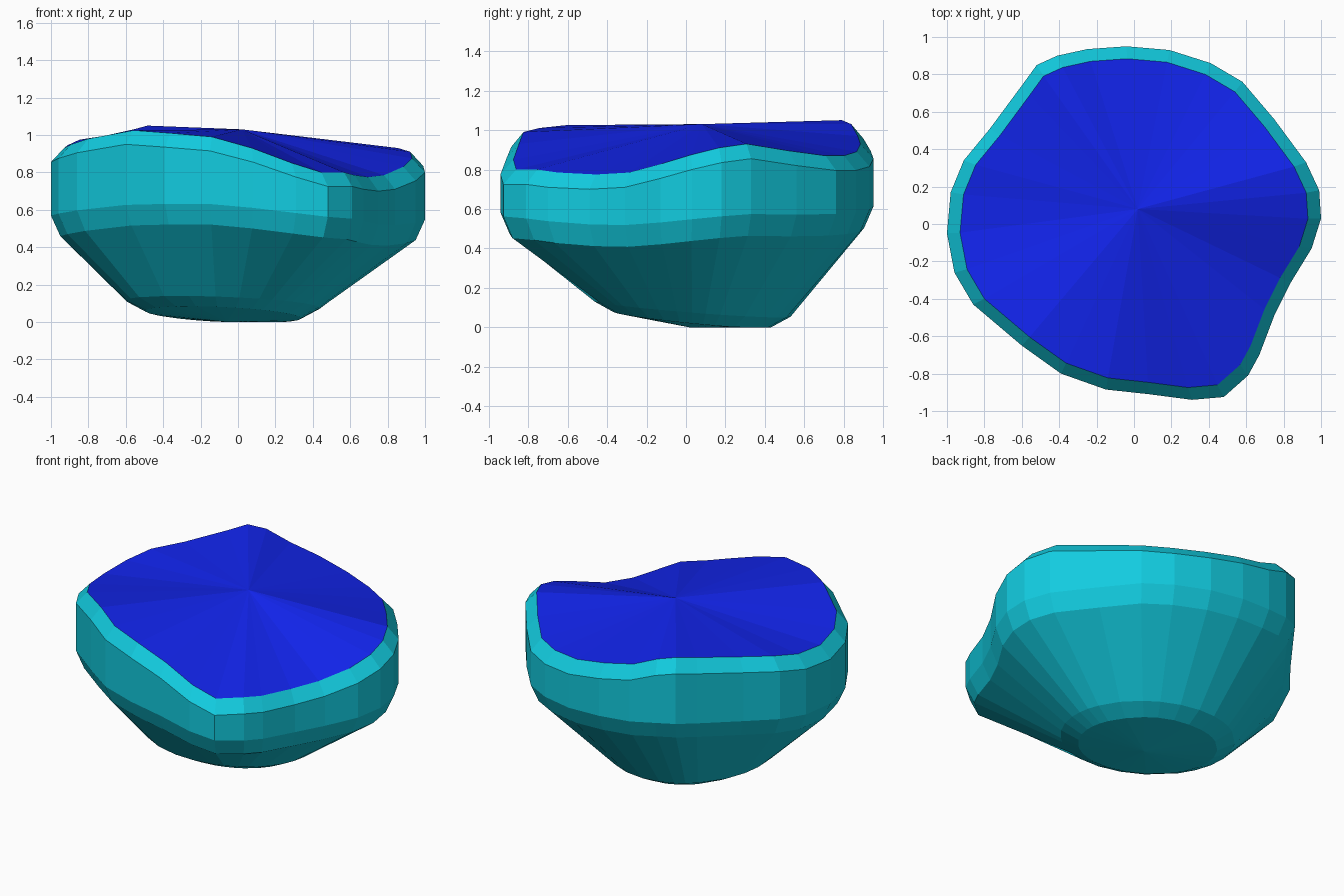
import bpy
from math import atan2, sin, cos

if "Cube" in bpy.data.objects:
    bpy.data.objects.remove(bpy.data.objects["Cube"])

# Plan outline of the wall: x, y, height of the rim above it
OUTLINE = [
    (1.0, .03, .875), (.99, .18, .91), (.92, .33, .93), (.75, .56, .895),
    (.58, .76, .87), (.41, .86, .87), (.19, .93, .89), (-.04, .95, .93),
    (-.25, .935, .97), (-.41, .90, 1.03), (-.52, .85, 1.05), (-.60, .74, 1.03),
    (-.77, .51, .995), (-.91, .34, .975), (-.98, .17, .945), (-1.0, -.05, .93),
    (-.96, -.26, .95), (-.86, -.43, .98), (-.60, -.65, 1.025), (-.39, -.80, 1.01),
    (-.15, -.885, .99), (.08, -.91, .93), (.31, -.94, .85), (.48, -.925, .80),
    (.61, -.81, .80), (.67, -.70, .785), (.75, -.49, .775), (.84, -.31, .785),
    (.95, -.13, .83),
]


def make_object(name, verts, faces, color):
    mesh = bpy.data.meshes.new(name)
    mesh.from_pydata(verts, [], faces)
    mat = bpy.data.materials.new(name + "_color")
    mat.diffuse_color = color
    mat.use_nodes = True
    mat.node_tree.nodes["Principled BSDF"].inputs["Base Color"].default_value = mat.diffuse_color
    mesh.materials.append(mat)
    bpy.context.collection.objects.link(bpy.data.objects.new(name, mesh))


def wall_bottom(x, y, z):
    return .51 + .38 * (z - .775) + .05 * y * y


def base_ring(scale, drop):
    ring = []
    for x, y, _ in OUTLINE:
        t = atan2(y - .03, x + .08)
        z = .095 - .02 * cos(t) - .04 * sin(t) - drop
        ring.append((-.08 + .52 * scale * cos(t), .03 + .5 * scale * sin(t), max(z, 0)))
    return ring


# Horizontal rings of the rock from rim to base
rim = [(x * .93, y * .93, z) for x, y, z in OUTLINE]
rings = [
    rim,
    [(x, y, z - .075) for x, y, z in OUTLINE],
    [(x, y, wall_bottom(x, y, z)) for x, y, z in OUTLINE],
    [(x * .95, y * .95, wall_bottom(x, y, z) - .11) for x, y, z in OUTLINE],
    base_ring(1, 0),
    base_ring(.8, .055),
]
n = len(OUTLINE)

# Rock body: bevelled wall tapering to a small fanned base
verts = [v for ring in rings for v in ring] + [(-.06, .02, 0)]
faces = []
for r in range(len(rings) - 1):
    for i in range(n):
        j = (i + 1) % n
        faces.append((r * n + j, r * n + i, (r + 1) * n + i, (r + 1) * n + j))
last = (len(rings) - 1) * n
faces += [(last + (i + 1) % n, last + i, len(verts) - 1) for i in range(n)]
make_object("rock_body", verts, faces, (.006, .6, .74, 1))

# Top surface: fan from a raised centre to the uneven rim
make_object("top_surface", rim + [(.02, .08, 1.03)],
            [(i, (i + 1) % n, n) for i in range(n)], (.006, .018, .85, 1))
